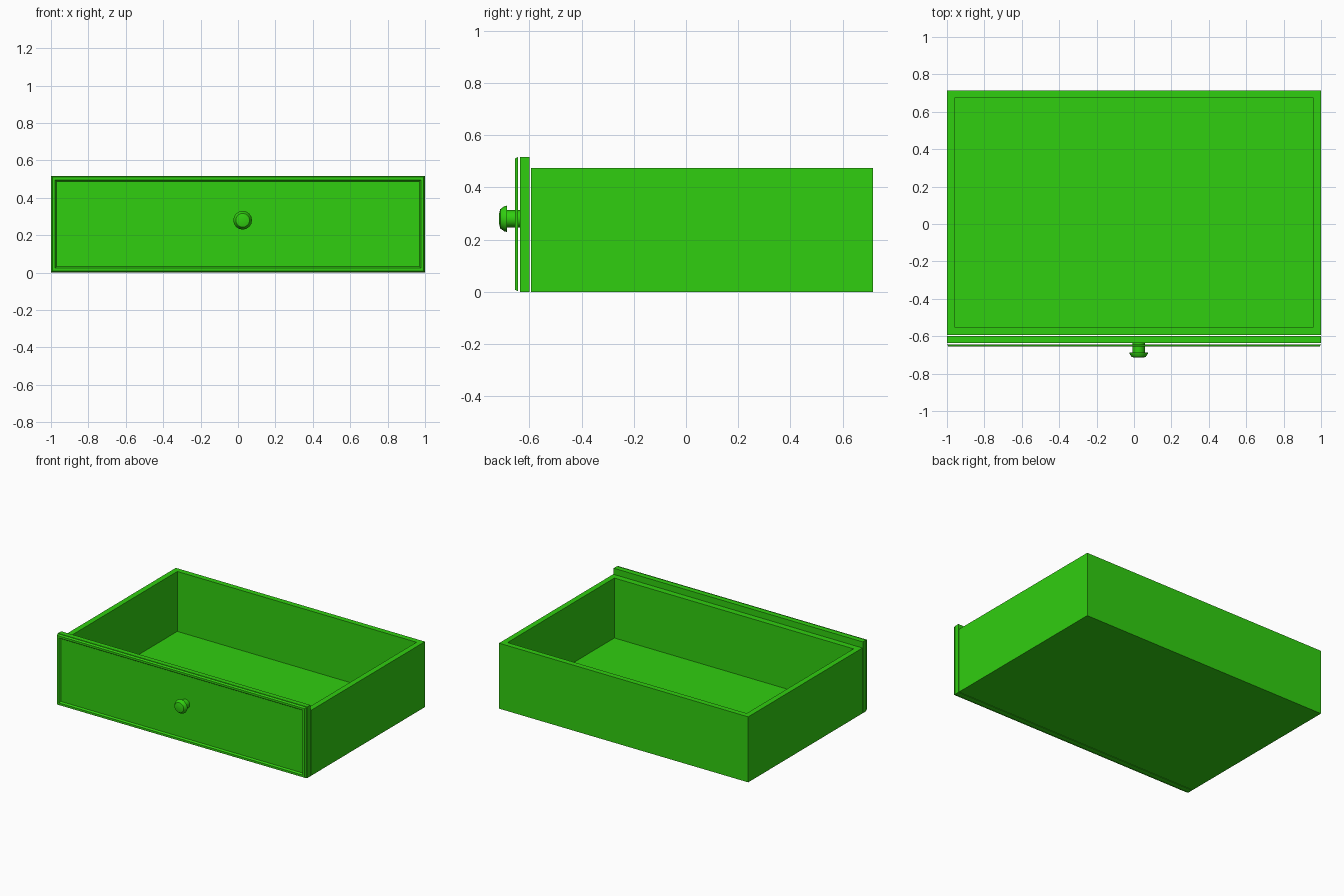
import bpy, bmesh
from math import pi
from mathutils import Matrix

if "Cube" in bpy.data.objects:
    bpy.data.objects.remove(bpy.data.objects["Cube"])

green = bpy.data.materials.new("bright_green")
green.use_nodes = True
colour = (0.03, 0.62, 0.005, 1)
green.diffuse_color = colour
green.node_tree.nodes["Principled BSDF"].inputs["Base Color"].default_value = colour


def finish(name, bm):
    bmesh.ops.recalc_face_normals(bm, faces=bm.faces)
    mesh = bpy.data.meshes.new(name)
    bm.to_mesh(mesh)
    bm.free()
    obj = bpy.data.objects.new(name, mesh)
    bpy.context.collection.objects.link(obj)
    mesh.materials.append(green)
    return obj


def bridge(bm, rings, closed=False):
    """Join successive rings of vertices with quads."""
    pairs = list(zip(rings, rings[1:]))
    if closed:
        pairs.append((rings[-1], rings[0]))
    for a, b in pairs:
        n = len(a)
        for i in range(n):
            j = (i + 1) % n
            bm.faces.new((a[i], a[j], b[j], b[i]))


def rect(bm, x, y0, y1, z):
    return [bm.verts.new(p) for p in ((-x, y0, z), (x, y0, z), (x, y1, z), (-x, y1, z))]


# Open tray: outer walls, rim, inner walls and floor
bm = bmesh.new()
rings = [rect(bm, 1, -0.594, 0.715, 0), rect(bm, 1, -0.594, 0.715, 0.475),
         rect(bm, 0.96, -0.55, 0.675, 0.475), rect(bm, 0.96, -0.55, 0.675, 0.04)]
bridge(bm, rings)
bm.faces.new(rings[0])
bm.faces.new(rings[-1])
finish("drawer_tray", bm)

# Front board, separated from the tray by a thin gap
bm = bmesh.new()
rings = [rect(bm, 1, -0.636, -0.599, z) for z in (0, 0.517)]
bridge(bm, rings)
for ring in rings:
    bm.faces.new(ring)
finish("front_board", bm)

# Moulded trim around the front: (inset, y) cross-section swept round a rectangle
bm = bmesh.new()
rings = []
for inset, y in ((0, -0.643), (0.007, -0.655), (0.022, -0.655), (0.03, -0.643)):
    x, low, high = 1 - inset, 0.002 + inset, 0.517 - inset
    rings.append([bm.verts.new(p) for p in
                  ((-x, y, low), (x, y, low), (x, y, high), (-x, y, high))])
bridge(bm, rings, closed=True)
finish("front_trim", bm)

# Knob: (radius, y) profile turned round the front-to-back axis
bm = bmesh.new()
rings = []
for radius, y in ((0.033, -0.636), (0.033, -0.688), (0.05, -0.686),
                  (0.049, -0.694), (0.037, -0.711), (0.022, -0.715)):
    ring = bmesh.ops.create_circle(
        bm, segments=16, radius=radius,
        matrix=Matrix.Translation((0.025, y, 0.28)) @ Matrix.Rotation(pi / 2, 4, 'X'))
    rings.append(ring["verts"])
bridge(bm, rings)
bm.faces.new(rings[0])
bm.faces.new(rings[-1])
knob = finish("knob", bm)
bpy.ops.object.select_all(action='DESELECT')
knob.select_set(True)
bpy.context.view_layer.objects.active = knob
bpy.ops.object.shade_smooth_by_angle(angle=pi / 6)
